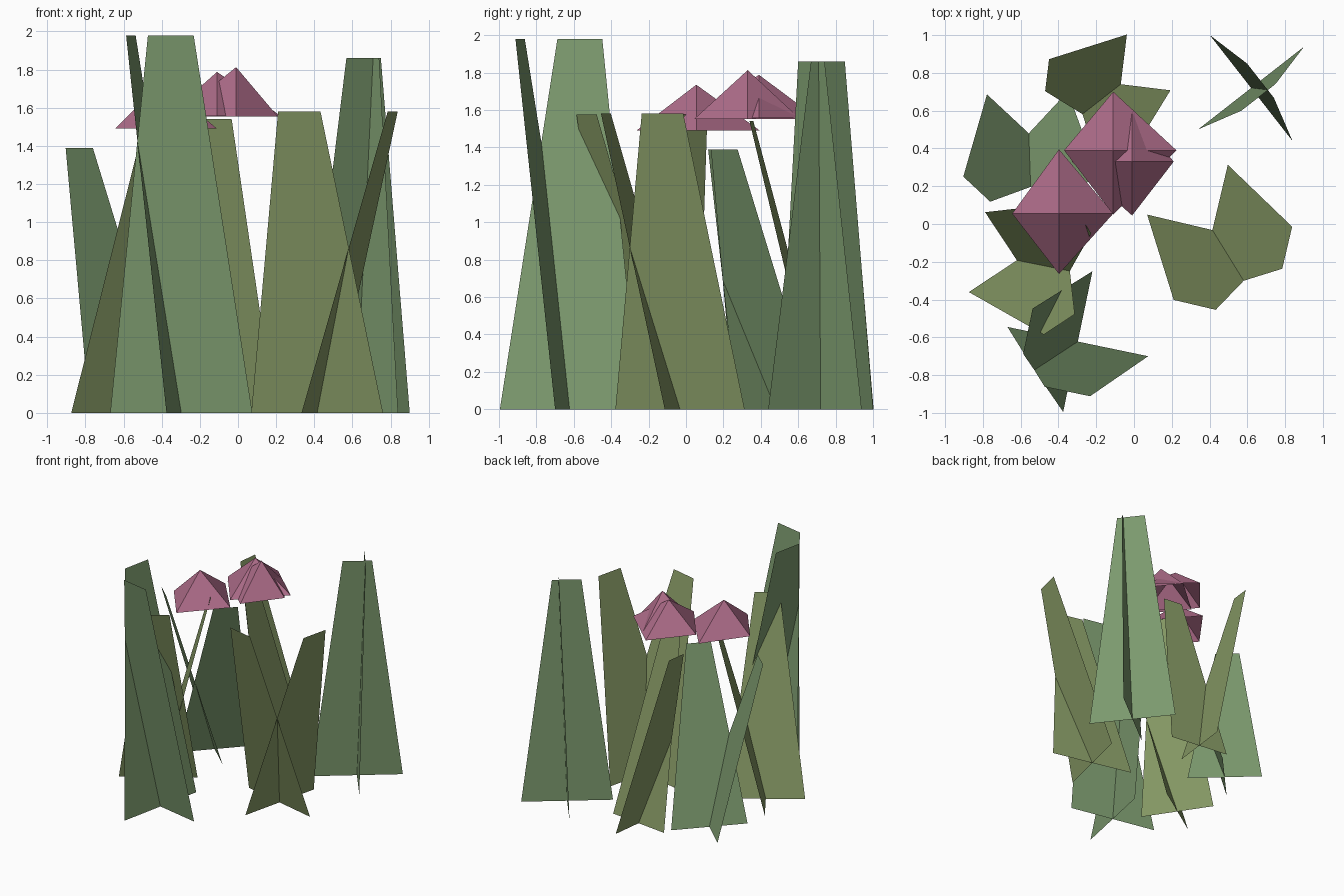
import bpy, bmesh
from math import radians
from mathutils import Vector, Matrix

if "Cube" in bpy.data.objects:
    bpy.data.objects.remove(bpy.data.objects["Cube"])


def material(name, color):
    mat = bpy.data.materials.new(name)
    mat.diffuse_color = (*color, 1)
    mat.use_nodes = True
    mat.node_tree.nodes["Principled BSDF"].inputs["Base Color"].default_value = mat.diffuse_color
    return mat


GREEN = material("leaf_green", (0.20, 0.32, 0.155))
OLIVE = material("leaf_olive", (0.24, 0.32, 0.13))
PINK = material("petal_pink", (0.42, 0.15, 0.25))


def make_object(name, faces, mat):
    bm = bmesh.new()
    for face in faces:
        bm.faces.new([bm.verts.new(p) for p in face])
    bmesh.ops.remove_doubles(bm, verts=bm.verts, dist=0.0001)
    mesh = bpy.data.meshes.new(name)
    bm.to_mesh(mesh)
    bm.free()
    mesh.materials.append(mat)
    obj = bpy.data.objects.new(name, mesh)
    bpy.context.collection.objects.link(obj)


def blade(center, lean_angle, height, lean, width):
    # tapered leaf plane, leaning along its own normal
    turn = Matrix.Rotation(radians(lean_angle), 3, 'Z')
    base = Vector((*center, 0))
    half, tip = width / 2, width * 0.161
    corners = [(0, -half, 0), (0, half, 0), (lean, tip, height), (lean, -tip, height)]
    return [base + turn @ Vector(c) for c in corners]


# Leaf tufts: two blades crossing at right angles
# name, base centre, lean direction, height, lean distance, base width, material
tufts = [
    ("leaf_tuft_back_right", (0.62, 0.72), -52, 1.86, 0.063, 0.712, GREEN),
    ("leaf_tuft_right", (0.415, -0.032), -103.3, 1.58, 0.407, 0.71, OLIVE),
    ("leaf_tuft_front", (-0.2975, -0.6225), 168.25, 1.98, 0.27, 0.761, GREEN),
    ("leaf_tuft_left", (-0.557, 0.48), -133, 1.39, 0.404, 0.605, GREEN),
    ("leaf_tuft_back", (-0.07, 0.74), 173, 1.54, 0.393, 0.53, OLIVE),
    ("leaf_tuft_front_left", (-0.62, -0.192), -56.5, 1.575, 0.407, 0.61, OLIVE),
]
for name, center, angle, height, lean, width, mat in tufts:
    make_object(name, [blade(center, angle + a, height, lean, width) for a in (0, 90)], mat)

# Flowers: open four-sided pyramids
# name, apex, base height, reach towards -x, -y, +x, +y
flowers = [
    ("flower_left", (-0.397, 0.055, 1.735), 1.49, 0.248, 0.32, 0.287, 0.34),
    ("flower_right", (-0.01, 0.33, 1.813), 1.553, 0.32, 0.285, 0.22, 0.28),
    ("flower_back", (-0.11, 0.39, 1.788), 1.557, 0.26, 0.34, 0.335, 0.31),
]
for name, (x, y, z), base, left, front, right, back in flowers:
    ring = [(x - left, y, base), (x, y - front, base), (x + right, y, base), (x, y + back, base)]
    make_object(name, [(ring[i], ring[(i + 1) % 4], (x, y, z)) for i in range(4)], PINK)
